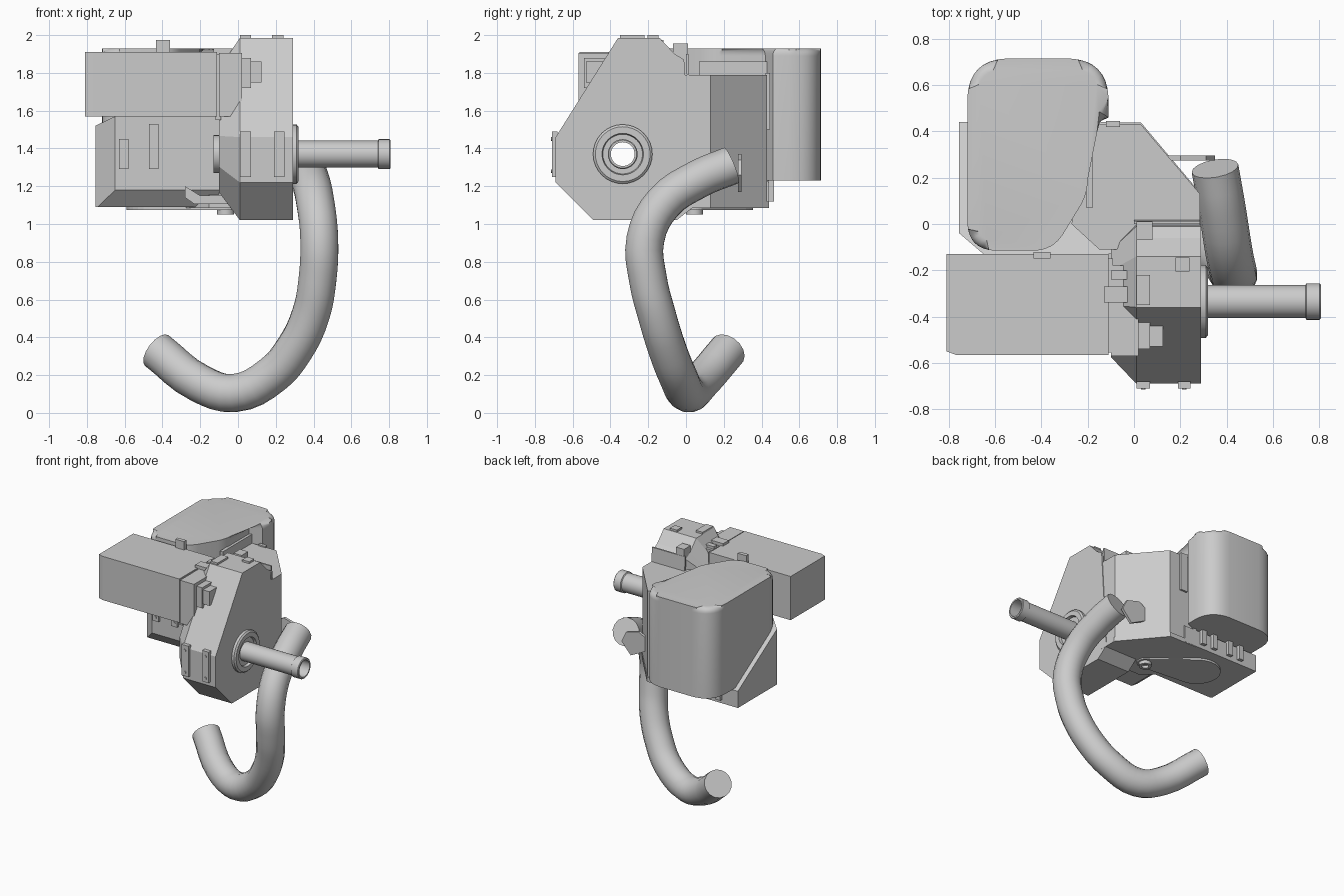
import bpy, bmesh, math
from mathutils import Vector

if "Cube" in bpy.data.objects:
    bpy.data.objects.remove(bpy.data.objects["Cube"])


def finish(name, bm, smooth=False):
    bmesh.ops.recalc_face_normals(bm, faces=bm.faces)
    me = bpy.data.meshes.new(name)
    bm.to_mesh(me)
    bm.free()
    ob = bpy.data.objects.new(name, me)
    bpy.context.collection.objects.link(ob)
    if smooth:
        bpy.ops.object.select_all(action='DESELECT')
        ob.select_set(True)
        bpy.context.view_layer.objects.active = ob
        bpy.ops.object.shade_smooth_by_angle(angle=math.radians(35))
    return ob


def place(p, axis, h):
    return {'x': (h, p[0], p[1]), 'y': (p[0], h, p[1]), 'z': (p[0], p[1], h)}[axis]


def loft(rings):
    # skin a stack of equal-length rings and cap both ends
    bm = bmesh.new()
    vs = [[bm.verts.new(p) for p in r] for r in rings]
    n = len(vs[0])
    for a, b in zip(vs, vs[1:]):
        for i in range(n):
            bm.faces.new((a[i], a[(i + 1) % n], b[(i + 1) % n], b[i]))
    bm.faces.new(vs[0])
    bm.faces.new(vs[-1])
    return bm


def prism(pts, axis, a, b):
    return loft([[place(p, axis, h) for p in pts] for h in (a, b)])


def box(name, x0, x1, y0, y1, z0, z1):
    return finish(name, prism([(x0, y0), (x1, y0), (x1, y1), (x0, y1)], 'z', z0, z1))


def revolve_x(name, prof, cy, cz, n=32):
    # closed (x, radius) profile turned around an x-parallel axis
    bm = bmesh.new()
    rings = []
    for i in range(n):
        a = 2 * math.pi * i / n
        rings.append([bm.verts.new((x, cy + r * math.cos(a), cz + r * math.sin(a))) for x, r in prof])
    m = len(prof)
    for i in range(n):
        p, q = rings[i], rings[(i + 1) % n]
        for j in range(m):
            bm.faces.new((p[j], p[(j + 1) % m], q[(j + 1) % m], q[j]))
    return finish(name, bm, True)


def circle(cx, cy, r, n=24, a0=0.0, a1=2 * math.pi):
    return [(cx + r * math.cos(a0 + (a1 - a0) * i / n), cy + r * math.sin(a0 + (a1 - a0) * i / n)) for i in range(n)]


def rounded(pts, seg=8):
    # pts are (x, y, corner size); corners replaced by quadratic arcs
    out = []
    for i, (x, y, r) in enumerate(pts):
        p = Vector((x, y))
        if r == 0:
            out.append((x, y))
            continue
        a = p + (Vector(pts[i - 1][:2]) - p).normalized() * r
        b = p + (Vector(pts[(i + 1) % len(pts)][:2]) - p).normalized() * r
        m = p * 0.92 + (a + b) * 0.04
        for k in range(seg + 1):
            t = k / seg
            q = a * (1 - t) ** 2 + m * 2 * t * (1 - t) + b * t ** 2
            out.append((q.x, q.y))
    return out


# Drive housing with tapered inner side and a bore right through
CY, CZ = -0.335, 1.37
side = [(-0.36, 1.985), (-0.14, 1.985), (-0.06, 1.9), (-0.01, 1.87), (0.04, 1.09), (-0.05, 1.02),
        (-0.49, 1.02), (-0.69, 1.22), (-0.69, 1.46)]
inner = [(-0.33 + (y + 0.33) * 0.68, 1.48 + (z - 1.48) * 0.68) for y, z in side]
housing = finish("drive_housing", loft([[place(p, 'x', -0.1) for p in inner],
                                        [place(p, 'x', 0.01) for p in side],
                                        [place(p, 'x', 0.29) for p in side]]))
cutter = finish("bore_cutter", prism(circle(CY, CZ, 0.07, 32), 'x', -0.5, 0.6))
mod = housing.modifiers.new("bore", 'BOOLEAN')
mod.object = cutter
mod.operation = 'DIFFERENCE'
bpy.ops.object.select_all(action='DESELECT')
bpy.context.view_layer.objects.active = housing
housing.select_set(True)
bpy.ops.object.modifier_apply(modifier="bore")
bpy.data.objects.remove(cutter)

# Hollow output shaft and its bearing collar
revolve_x("output_shaft", [(-0.13, 0.063), (-0.13, 0.1), (-0.095, 0.1), (-0.095, 0.071), (0.74, 0.071),
                           (0.745, 0.079), (0.802, 0.079), (0.807, 0.074), (0.807, 0.063)], CY, CZ)
revolve_x("bearing_collar", [(0.28, 0.07), (0.28, 0.157), (0.31, 0.157), (0.32, 0.145), (0.32, 0.11),
                             (0.3, 0.105), (0.3, 0.07)], CY, CZ)

# Main body block with narrow foot
body = [(-0.2, 0.43), (0.03, 0.43), (0.285, 0.13), (0.285, -0.02), (0, -0.11), (-0.15, -0.11), (-0.27, 0)]
finish("main_body", prism(body, 'z', 1.09, 1.79))
finish("body_foot", prism([(0.01 + (x - 0.01) * 1.02, 0.16 + (y - 0.16) * 1.03) for x, y in body], 'z', 1.085, 1.12))

# Lower cradle under the tank, front left corner cut off
bm = prism([(-0.05, 1.09), (0.44, 1.09), (0.44, 1.22), (-0.04, 1.52), (-0.13, 1.57), (-0.13, 1.18)],
           'x', -0.755, -0.1)
bmesh.ops.bisect_plane(bm, geom=bm.verts[:] + bm.edges[:] + bm.faces[:], plane_co=(-0.755, -0.04, 0),
                       plane_no=(-0.09, -0.105, 0), clear_outer=True)
bmesh.ops.holes_fill(bm, edges=[e for e in bm.edges if e.is_boundary])
finish("lower_cradle", bm)
finish("cradle_front_block", prism([(-0.28, 1.2), (-0.28, 1.14), (-0.23, 1.105), (0.0, 1.105), (0.0, 1.15), (-0.2, 1.15)],
                                   'y', -0.3, -0.1))

# Tank with rounded corners and rounded top rim
outline = rounded([(-0.72, 0.715, 0.17), (-0.72, -0.115, 0.12), (-0.35, -0.115, 0.08), (-0.2, 0.13, 0.06),
                   (-0.2, 0.42, 0), (-0.11, 0.46, 0), (-0.11, 0.715, 0.17)])
bm = prism(outline, 'z', 1.23, 1.93)
top = [e for e in bm.edges if all(v.co.z > 1.9 for v in e.verts)]
bmesh.ops.bevel(bm, geom=top, offset=0.04, segments=5, profile=0.5, affect='EDGES')
finish("tank", bm, True)
box("tank_side_plate", -0.205, -0.18, 0.07, 0.44, 1.2, 1.86)
box("tank_tab", -0.12, -0.06, 0.42, 0.445, 1.5, 1.8)

# Long motor box with end flanges
finish("motor_box", prism([(-0.81, -0.13), (-0.81, -0.55), (-0.77, -0.565), (-0.11, -0.565), (-0.11, -0.13)],
                          'z', 1.57, 1.91))
box("box_flange_ring", -0.12, -0.09, -0.555, -0.15, 1.55, 1.9)
box("box_flange", -0.1, 0.02, -0.57, -0.18, 1.57, 1.905)
box("flange_cap", -0.13, -0.02, -0.34, -0.27, 1.88, 1.93)
box("flange_latch", -0.1, 0.01, -0.24, -0.2, 1.88, 1.925)
box("box_clip", -0.435, -0.36, -0.15, -0.12, 1.82, 1.975)

# Stepped plug on the sloping front face
box("plug_base", 0.01, 0.07, -0.54, -0.42, 1.72, 1.88)
box("plug_tip", 0.07, 0.125, -0.53, -0.44, 1.75, 1.86)

# Bolted mounting plates: front of housing, top of housing, front of cradle
def bolted_y(name, x0, x1, y, z0, z1, bolts):
    box(name, x0, x1, y - 0.02, y + 0.01, z0, z1)
    for z in bolts:
        finish(name + "_bolt", prism(circle((x0 + x1) / 2, z, 0.01, 10), 'y', y - 0.025, y))


bolted_y("front_plate_inner", 0.01, 0.07, -0.69, 1.25, 1.49, (1.28, 1.45))
bolted_y("front_plate_outer", 0.19, 0.245, -0.69, 1.25, 1.49, (1.28, 1.45))
bolted_y("cradle_plate_left", -0.63, -0.58, -0.13, 1.29, 1.45, (1.32, 1.42))
bolted_y("cradle_plate_right", -0.47, -0.42, -0.13, 1.29, 1.53, (1.32, 1.42, 1.5))
box("top_pad_inner", 0.01, 0.07, -0.35, -0.22, 1.97, 2.0)
box("top_pad_outer", 0.18, 0.24, -0.205, -0.145, 1.97, 2.0)
for y in (-0.31, -0.255):
    finish("top_pad_bolt", prism(circle(0.04, y, 0.01, 10), 'z', 1.98, 2.0))

# Rear block on the housing and the joint plate between housing and body
box("housing_rear_block", 0.01, 0.08, -0.07, 0.01, 1.78, 1.955)
finish("joint_plate", prism([(0.0, 1.9), (0.012, 1.9), (0.05, 1.09), (0.03, 1.09)], 'x', 0.0, 0.285))

# Small fins behind the cradle
for x in (-0.6, -0.5, -0.36, -0.26):
    box("rear_fin", x - 0.02, x + 0.02, 0.43, 0.465, 1.12, 1.23)

# Underside: pear-shaped cover and drain plug
a = math.atan2(0.14, -0.35)
w = math.radians(73)
pear = circle(-0.42, 0.185, 0.17, 18, a - math.pi + w, a + math.pi - w)
pear += circle(-0.065, 0.045, 0.06, 10, a + math.pi - w, a + math.pi + w)
finish("bottom_cover", prism(pear, 'z', 1.075, 1.1))
ring = [circle(-0.065, 0.045, r) for r in (0.045, 0.045, 0.025, 0.025)]
finish("drain_plug", loft([[(x, y, z) for x, y in c] for c, z in zip(ring, (1.1, 1.05, 1.05, 1.07))]), True)

# Bent exhaust pipe
path = [(0.35, 0.24, 1.31), (0.38, 0.07, 1.24), (0.41, -0.12, 1.11), (0.43, -0.215, 0.92), (0.42, -0.2, 0.7),
        (0.385, -0.155, 0.52), (0.3, -0.1, 0.34), (0.18, -0.045, 0.2), (-0.02, 0.01, 0.105), (-0.2, 0.07, 0.155),
        (-0.43, 0.22, 0.33)]
cu = bpy.data.curves.new("exhaust_pipe", 'CURVE')
cu.dimensions = '3D'
cu.bevel_depth = 0.102
cu.bevel_resolution = 6
cu.resolution_u = 4
cu.use_fill_caps = True
sp = cu.splines.new('BEZIER')
sp.bezier_points.add(len(path) - 1)
for bp, p in zip(sp.bezier_points, path):
    bp.co = p
    bp.handle_left_type = bp.handle_right_type = 'AUTO'
bpy.context.collection.objects.link(bpy.data.objects.new("exhaust_pipe", cu))

# Thin bracket holding the pipe mouth
finish("pipe_bracket", prism([(0.13, 1.24), (0.13, 1.33), (0.2, 1.37), (0.31, 1.34), (0.35, 1.26), (0.27, 1.17)],
                             'y', 0.275, 0.295))
